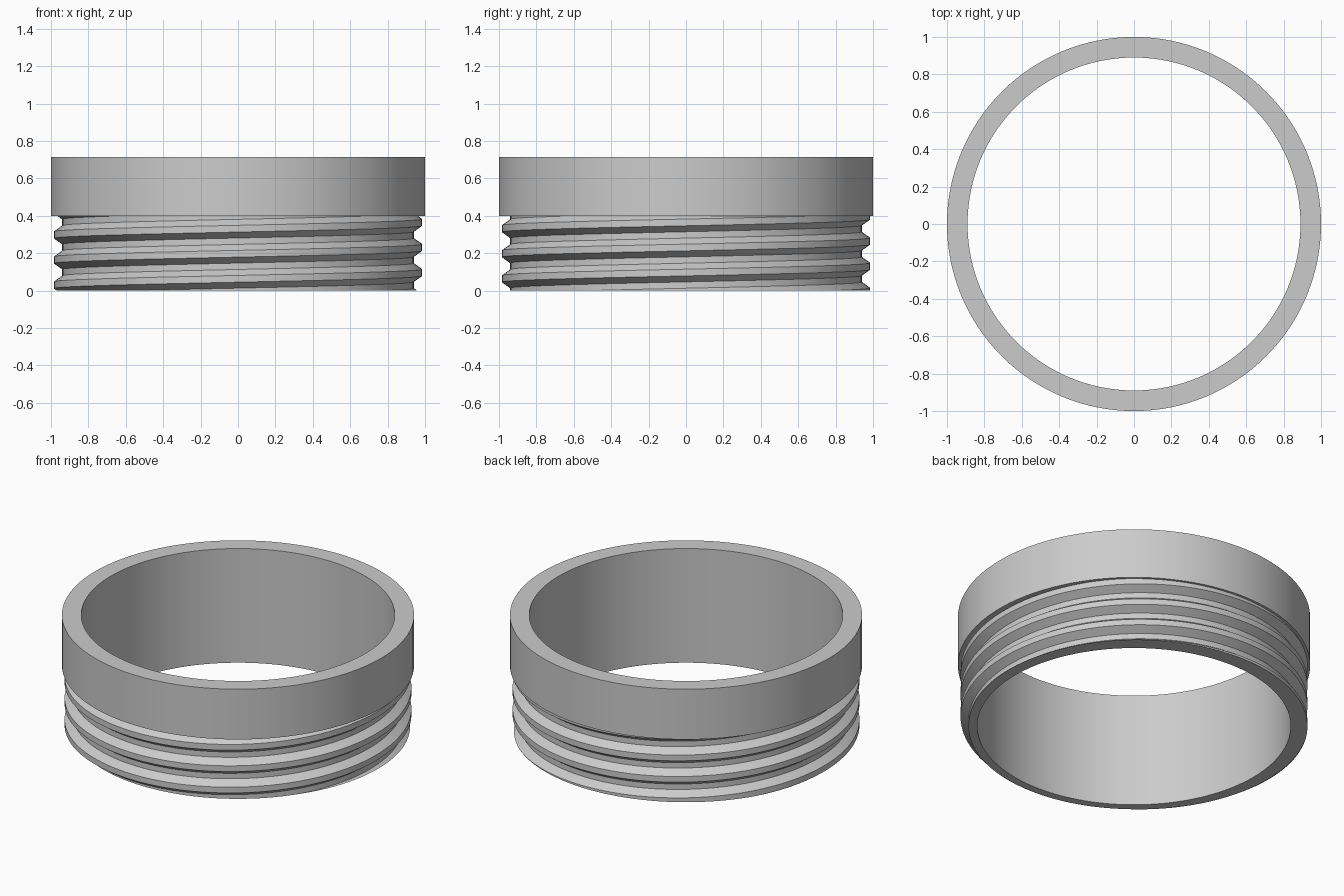
import bpy, bmesh, math
from mathutils import Vector

if "Cube" in bpy.data.objects:
    bpy.data.objects.remove(bpy.data.objects["Cube"], do_unlink=True)

SEGMENTS = 128
BORE, CORE, ROOT, CREST, RIM = 0.89, 0.93, 0.94, 0.985, 1.0
SHOULDER, TOP = 0.4, 0.715
PITCH = 0.134

grey = bpy.data.materials.new("plain grey")
grey.use_nodes = True
colour = (0.6, 0.6, 0.6, 1)
grey.diffuse_color = colour
grey.node_tree.nodes["Principled BSDF"].inputs["Base Color"].default_value = colour


def polar(r, angle, z):
    return Vector((r * math.cos(angle), r * math.sin(angle), z))


def finish(bm, name):
    bmesh.ops.remove_doubles(bm, verts=bm.verts, dist=0.0001)
    bmesh.ops.recalc_face_normals(bm, faces=bm.faces)
    mesh = bpy.data.meshes.new(name)
    bm.to_mesh(mesh)
    bm.free()
    mesh.materials.append(grey)
    obj = bpy.data.objects.new(name, mesh)
    bpy.context.collection.objects.link(obj)
    bpy.ops.object.select_all(action="DESELECT")
    obj.select_set(True)
    bpy.context.view_layer.objects.active = obj
    bpy.ops.object.shade_smooth_by_angle(angle=math.radians(25))


def skin(bm, rows):
    """Join neighbouring rows of points with quads."""
    rows = [[bm.verts.new(p) for p in row] for row in rows]
    for a, b in zip(rows, rows[1:]):
        for i in range(len(a) - 1):
            bm.faces.new((a[i], b[i], b[i + 1], a[i + 1]))


# Sleeve and wide collar, turned from one closed profile
profile = [(BORE, 0), (CORE, 0), (CORE, SHOULDER), (RIM, SHOULDER),
           (RIM, TOP), (BORE, TOP), (BORE, 0)]
bm = bmesh.new()
skin(bm, [[polar(r, math.tau * i / SEGMENTS, z) for r, z in profile]
          for i in range(SEGMENTS + 1)])
finish(bm, "collar_and_sleeve")

# Right-handed screw thread, swept along a helix past both ends
tooth = [(ROOT, -0.05), (CREST, -0.018), (CREST, 0.018),
         (ROOT, 0.05), (ROOT, PITCH - 0.05)]
bm = bmesh.new()
rows = []
for i in range(-2 * SEGMENTS, 5 * SEGMENTS + 1):
    turn = i / SEGMENTS
    rows.append([polar(r, math.pi + math.tau * turn, 0.03 + PITCH * turn + dz)
                 for r, dz in tooth])
skin(bm, rows)
bmesh.ops.remove_doubles(bm, verts=bm.verts, dist=0.0001)

# Trim the thread flat at the base and the shoulder, then close it to the sleeve
for z, direction in ((0, -1), (SHOULDER, 1)):
    bmesh.ops.bisect_plane(bm, geom=bm.verts[:] + bm.edges[:] + bm.faces[:],
                           plane_co=(0, 0, z), plane_no=(0, 0, direction),
                           clear_outer=True)
ends = [e for e in bm.edges if e.is_boundary]
ring = bmesh.ops.extrude_edge_only(bm, edges=ends)["geom"]
for v in ring:
    if isinstance(v, bmesh.types.BMVert):
        v.co = polar(CORE, math.atan2(v.co.y, v.co.x), v.co.z)
finish(bm, "screw_thread")
